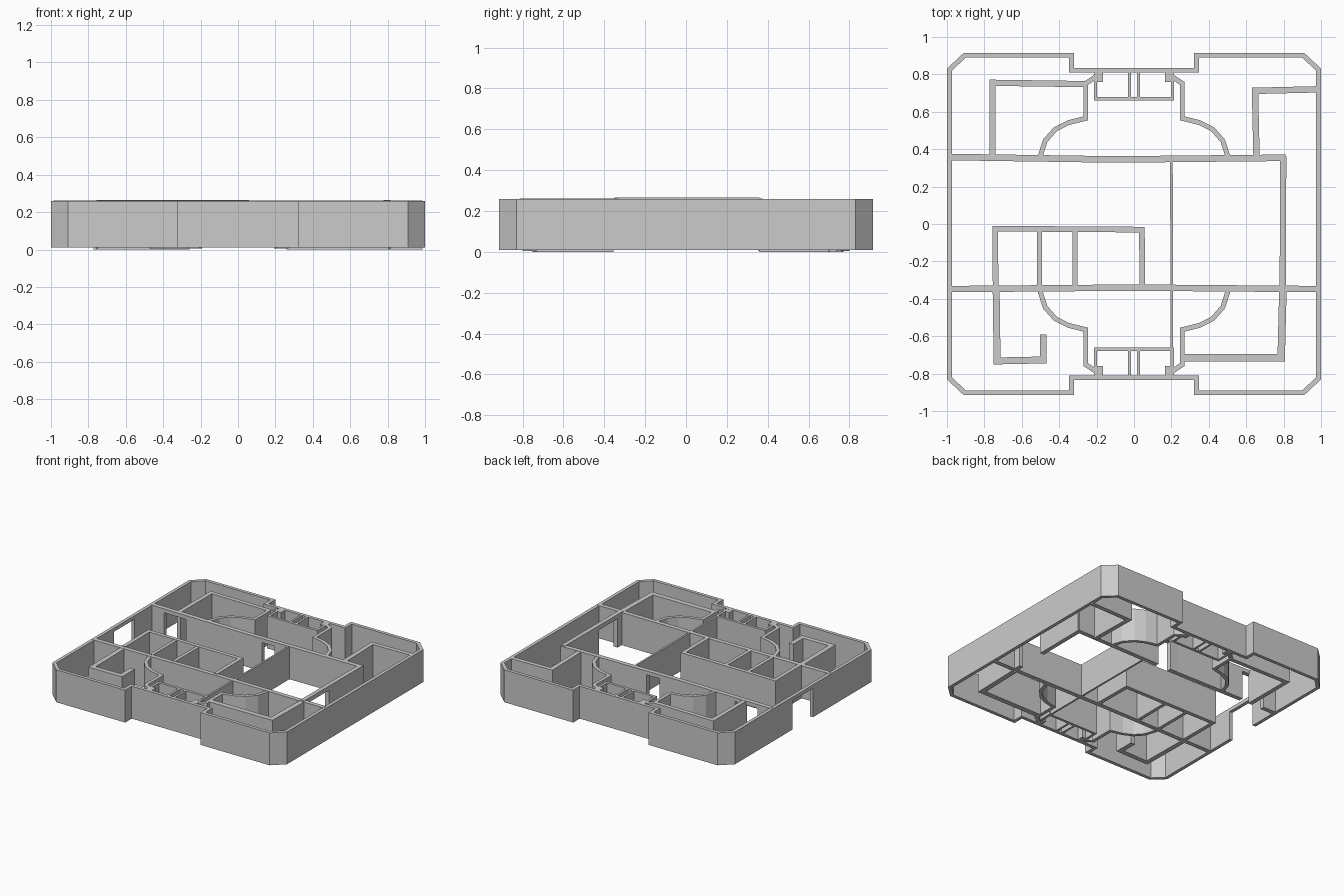
import bpy
import bmesh
from mathutils import Vector

if "Cube" in bpy.data.objects:
    bpy.data.objects.remove(bpy.data.objects["Cube"])


def wall(name, pts, t=0.026, z0=0.01, z1=0.26):
    """Upright wall of thickness t along an open centreline, with mitred corners."""
    p = [Vector(q) for q in pts]
    dirs = [(b - a).normalized() for a, b in zip(p, p[1:])]
    bm = bmesh.new()
    rings = []
    for i, c in enumerate(p):
        d0, d1 = dirs[max(i - 1, 0)], dirs[min(i, len(dirs) - 1)]
        n0, n1 = Vector((-d0.y, d0.x)), Vector((-d1.y, d1.x))
        m = (n0 + n1).normalized()
        off = m * (t / 2 / m.dot(n0))
        a, b = c + off, c - off
        rings.append([bm.verts.new(v) for v in (
            (a.x, a.y, z0), (b.x, b.y, z0), (b.x, b.y, z1), (a.x, a.y, z1))])
    for r, s in zip(rings, rings[1:]):
        for k in range(4):
            bm.faces.new((r[k], r[(k + 1) % 4], s[(k + 1) % 4], s[k]))
    bm.faces.new(rings[0])
    bm.faces.new(rings[-1])
    bmesh.ops.recalc_face_normals(bm, faces=bm.faces)
    me = bpy.data.meshes.new(name)
    bm.to_mesh(me)
    bm.free()
    ob = bpy.data.objects.new(name, me)
    bpy.context.collection.objects.link(ob)
    return ob


def doored_wall(name, a, b, doors, t=0.035, z0=0.01, z1=0.265, head=0.232):
    """Straight wall from a to b; doors are (start, end) fractions along it."""
    a, b = Vector(a), Vector(b)
    s = 0.0
    for d0, d1 in doors:
        wall(name, [a.lerp(b, s), a.lerp(b, d0)], t, z0, z1)
        wall(name + "_lintel", [a.lerp(b, d0), a.lerp(b, d1)], t, head, z1)
        s = d1
    wall(name, [a.lerp(b, s), b], t, z0, z1)


# Outer wall, open at the doorway on the left side
quarter = [(0.987, 0.825), (0.905, 0.902), (0.335, 0.902), (0.335, 0.822)]
outline = [(-0.987, 0.13)]
outline += [(-x, y) for x, y in quarter]
outline += quarter[::-1]
outline += [(x, -y) for x, y in quarter]
outline += [(-x, -y) for x, y in quarter[::-1]]
outline += [(-0.987, -0.12)]
wall("outer_wall", outline)
wall("entrance_lintel", [(-0.987, -0.12), (-0.987, 0.13)], 0.026, 0.232, 0.26)

# Long walls across the building
doored_wall("back_long_wall_left", (-0.985, 0.358), (-0.1, 0.345),
            [(0.13, 0.345)], z1=0.262)
doored_wall("back_long_wall_right", (-0.1, 0.345), (0.81, 0.354), [(0.08, 0.2)], z1=0.262)
wall("front_long_wall", [(-0.985, -0.348), (0, -0.34), (0.985, -0.348)], 0.034, 0.01, 0.262)
wall("dividing_wall", [(0.2, 0.335), (0.203, -0.815)], 0.014, 0.01, 0.261)
doored_wall("right_room_wall", (0.798, 0.36), (0.795, -0.35), [(0.58, 0.9)], 0.033)

# Row of small rooms
wall("small_rooms_wall", [(-0.74, -0.335), (-0.742, -0.025), (0.042, -0.03),
                          (0.045, -0.335)], 0.03, 0.01, 0.266)
for x in (-0.505, -0.315):
    wall("small_rooms_partition", [(x, -0.335), (x, -0.035)], 0.026, 0.01, 0.264)

# Corner rooms
wall("front_left_room", [(-0.737, -0.355), (-0.732, -0.732), (-0.485, -0.727),
                         (-0.485, -0.59)], 0.037, 0.0, 0.26)
wall("front_right_room", [(0.796, -0.355), (0.787, -0.714), (0.26, -0.716)], 0.04, 0.0, 0.26)
wall("back_left_room", [(-0.757, 0.36), (-0.757, 0.755), (-0.26, 0.748)], 0.033, 0.0, 0.26)
wall("back_right_room", [(0.655, 0.36), (0.647, 0.712), (0.985, 0.72)], 0.034, 0.0, 0.26)

# Curved lobbies and stair cores, mirrored front to back
for side, s in (("back", 1), ("front", -1)):
    for m in (-1, 1):
        lobby = [(0.502, 0.36), (0.475, 0.445), (0.42, 0.507), (0.35, 0.542),
                 (0.258, 0.565), (0.258, 0.752), (0.2, 0.79)]
        wall(side + "_curved_lobby", [(m * x, s * y) for x, y in lobby], 0.026, 0.005, 0.26)
        wall(side + "_core_side", [(m * 0.206, s * 0.66), (m * 0.206, s * 0.82)], 0.018)
        wall(side + "_core_divider", [(m * 0.025, s * 0.67), (m * 0.025, s * 0.815)], 0.016)
        wall(side + "_core_pier", [(m * 0.182, s * 0.76), (m * 0.182, s * 0.815)], 0.032)
    wall(side + "_core_wall", [(-0.215, s * 0.67), (0.215, s * 0.67)], 0.02)
